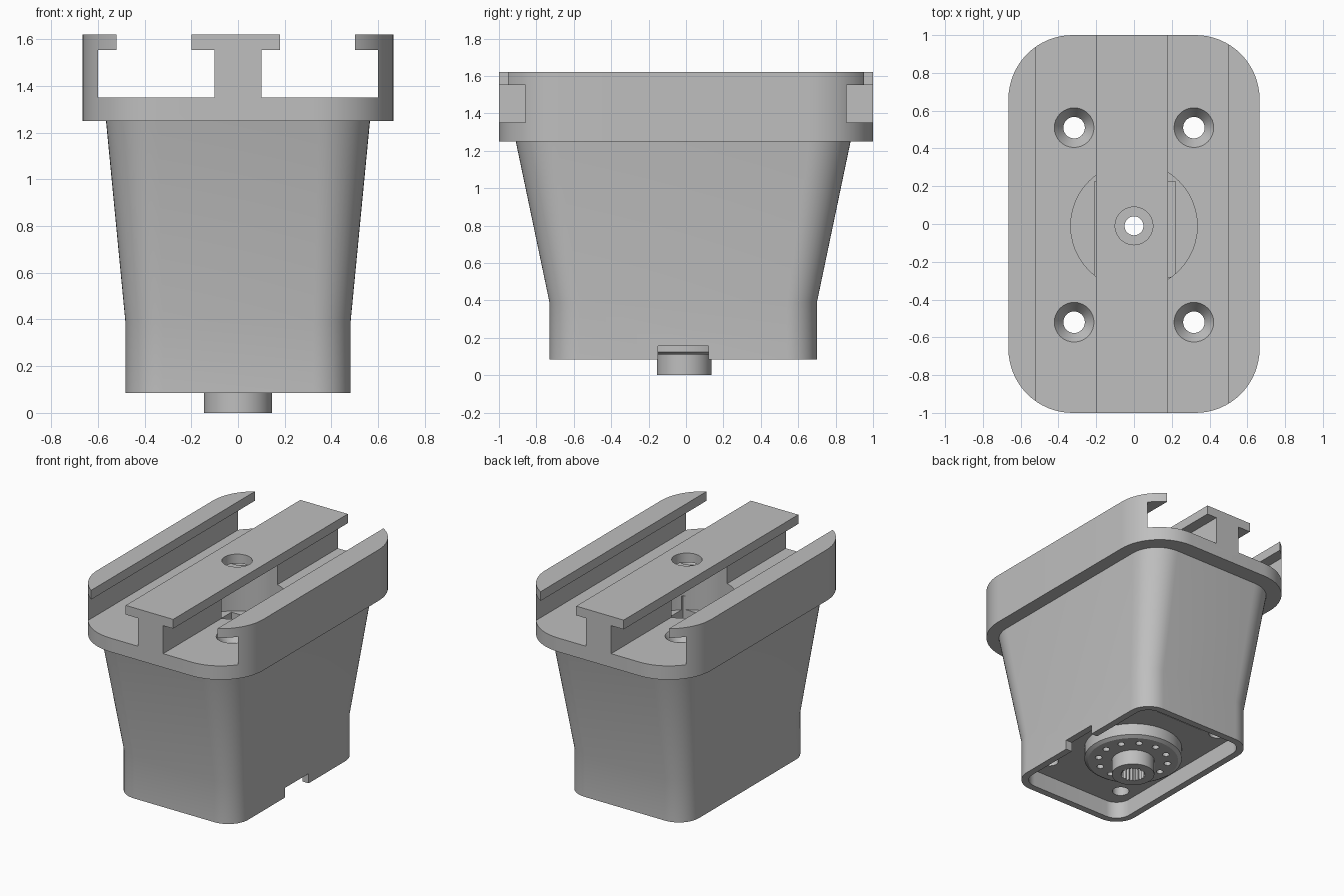
import bpy, bmesh, math

cube = bpy.data.objects.get("Cube")
if cube:
    bpy.data.objects.remove(cube, do_unlink=True)

grey = bpy.data.materials.new("plain_grey")
grey.use_nodes = True
grey.diffuse_color = (0.52, 0.52, 0.52, 1)
grey.node_tree.nodes["Principled BSDF"].inputs["Base Color"].default_value = grey.diffuse_color

CY = -0.01  # axis of the hub


def rounded(hw, y0, y1, r, seg=12):
    """Outline of a rounded rectangle, counter-clockwise."""
    pts = []
    for i, (sx, y) in enumerate([(1, y1 - r), (-1, y1 - r), (-1, y0 + r), (1, y0 + r)]):
        for k in range(seg + 1):
            a = math.pi / 2 * (i + k / seg)
            pts.append((sx * (hw - r) + r * math.cos(a), y + r * math.sin(a)))
    return pts


def circle(r, x=0, y=CY, n=48):
    return [(x + r * math.cos(2 * math.pi * k / n), y + r * math.sin(2 * math.pi * k / n))
            for k in range(n)]


def rect(x0, x1, y0, y1):
    return [(x0, y0), (x1, y0), (x1, y1), (x0, y1)]


def loft(name, sections):
    """Closed solid through (z, outline) sections."""
    bm = bmesh.new()
    rings = [[bm.verts.new((x, y, z)) for x, y in pts] for z, pts in sections]
    for low, high in zip(rings, rings[1:]):
        n = len(low)
        for i in range(n):
            j = (i + 1) % n
            bm.faces.new((low[i], low[j], high[j], high[i]))
    bm.faces.new(rings[0][::-1])
    bm.faces.new(rings[-1])
    bmesh.ops.recalc_face_normals(bm, faces=bm.faces)
    mesh = bpy.data.meshes.new(name)
    bm.to_mesh(mesh)
    bm.free()
    mesh.materials.append(grey)
    ob = bpy.data.objects.new(name, mesh)
    bpy.context.collection.objects.link(ob)
    return ob


def boolean(ob, *sections, operation='DIFFERENCE'):
    """Cut or add a lofted solid, then drop the helper."""
    tool = loft("cutter", sections)
    tool.hide_render = True
    bpy.context.view_layer.objects.active = ob
    mod = ob.modifiers.new("cut", 'BOOLEAN')
    mod.operation = operation
    mod.solver = 'EXACT'
    mod.object = tool
    bpy.ops.object.modifier_apply(modifier=mod.name)
    bpy.data.objects.remove(tool, do_unlink=True)


def cut(ob, outline, z0, z1):
    boolean(ob, (z0, outline), (z1, outline))


def finish(ob):
    bpy.ops.object.select_all(action='DESELECT')
    ob.select_set(True)
    bpy.context.view_layer.objects.active = ob
    bpy.ops.object.shade_smooth_by_angle(angle=math.radians(25))


screws = [(x, y) for x in (-0.317, 0.317) for y in (-0.52, 0.51)]

# Tapered body
foot = rounded(0.482, -0.73, 0.70, 0.16)
body = loft("tapered_body", [(0.085, foot), (0.39, foot),
                             (1.25, rounded(0.565, -0.91, 0.88, 0.22))])
# Underside recess, side notch and rear slot
cut(body, rounded(0.432, -0.68, 0.65, 0.11), 0, 0.21)
cut(body, rect(0.36, 0.6, -0.15, 0.12), 0, 0.155)
cut(body, rect(-0.2, 0.2, 0.48, 0.58), 0.1, 0.35)
# Central well and screw shafts
cut(body, circle(0.335), 1.1, 1.4)
cut(body, rect(-0.21, 0.22, -0.28, 0.225), 0.3, 1.2)
cut(body, circle(0.05), 0.1, 0.5)
for x, y in screws:
    cut(body, circle(0.057, x, y, 32), 0, 1.4)
finish(body)

# Top plate with two undercut channels, leaving side rails and a central T bar
plate = loft("rail_plate", [(z, rounded(0.665, -1, 1, 0.34, 16)) for z in (1.25, 1.62)])
for x0, x1, lip0, lip1 in [(-0.6, -0.1, -0.52, -0.2), (0.1, 0.6, 0.18, 0.5)]:
    cut(plate, rect(x0, x1, -1.2, 1.2), 1.35, 1.553)
    cut(plate, rect(lip0, lip1, -1.2, 1.2), 1.5, 1.8)
# Round well through plate and web, and access hole in the bar
cut(plate, circle(0.335), 1.1, 1.553)
cut(plate, circle(0.1), 1.5, 1.8)
# Countersunk screw holes
for x, y in screws:
    cut(plate, circle(0.057, x, y, 32), 1.1, 1.4)
    boolean(plate, (1.28, circle(0.057, x, y, 32)), (1.35, circle(0.105, x, y, 32)),
            (1.36, circle(0.105, x, y, 32)))
finish(plate)

# Hub disc with bevelled rim and a boss
hub = loft("hub_disc", [(0.11, circle(0.31)), (0.125, circle(0.335)), (0.25, circle(0.335))])
boolean(hub, (0, circle(0.146)), (0.15, circle(0.146)), operation='UNION')
cut(hub, circle(0.05), -0.1, 0.4)
# Splined bore
teeth = 20
spline = []
for k in range(teeth * 2):
    a = math.pi * k / teeth
    r = 0.088 if k % 2 else 0.076
    spline.append((r * math.cos(a), CY + r * math.sin(a)))
cut(hub, spline, -0.1, 0.12)
# Ring of small holes
for x, y in circle(0.24, n=12):
    cut(hub, circle(0.024, x, y, 12), 0, 0.2)
finish(hub)
